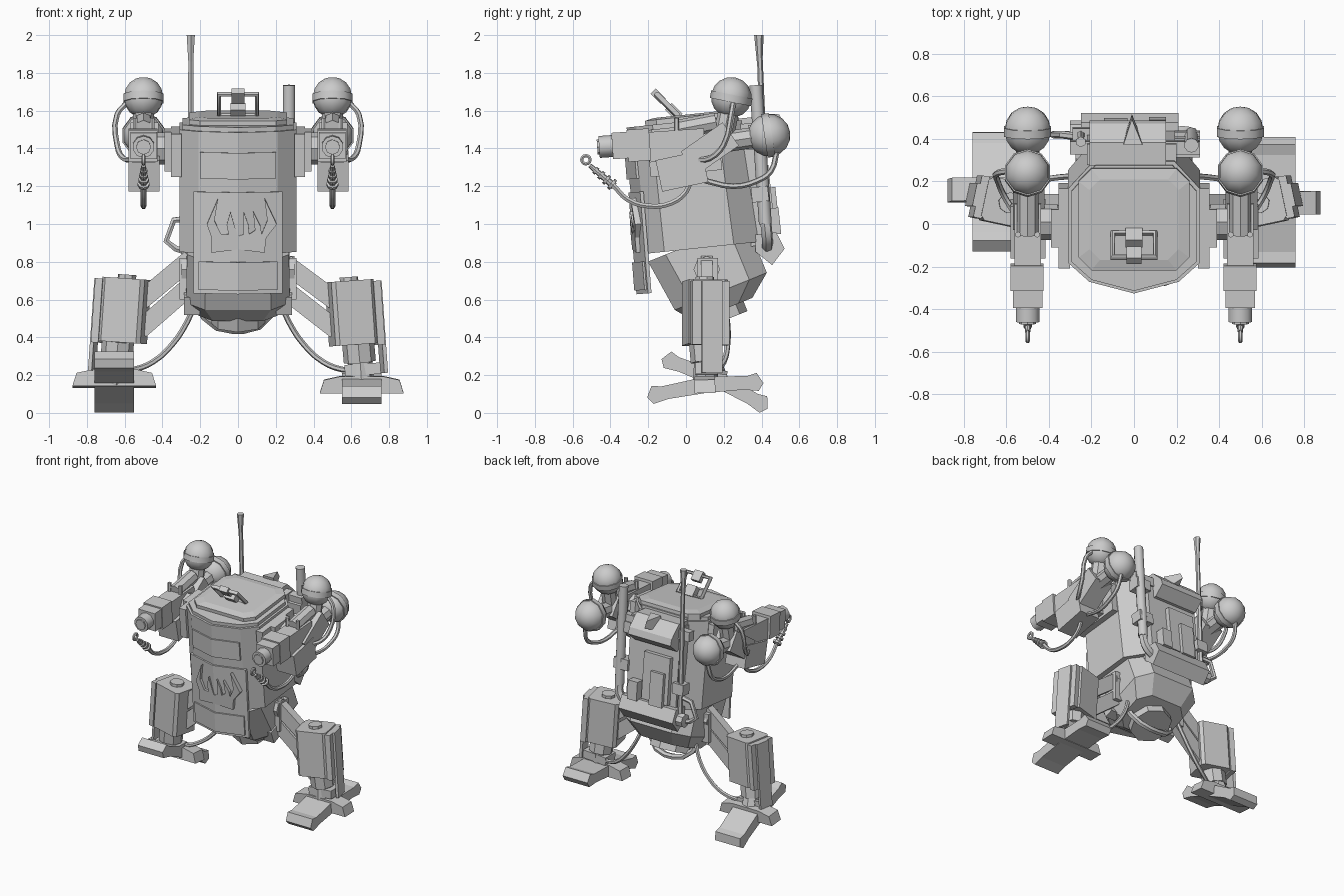
import bpy, bmesh, math
from mathutils import Matrix, Vector

if "Cube" in bpy.data.objects:
    bpy.data.objects.remove(bpy.data.objects["Cube"])

I = Matrix.Identity(4)


def rot_about(p, deg, axis='X'):
    return Matrix.Translation(p) @ Matrix.Rotation(math.radians(deg), 4, axis) @ Matrix.Translation(-Vector(p))


def finish(name, bm, M=I, smooth=None):
    bm.transform(M)
    bmesh.ops.recalc_face_normals(bm, faces=bm.faces)
    me = bpy.data.meshes.new(name)
    bm.to_mesh(me)
    bm.free()
    ob = bpy.data.objects.new(name, me)
    bpy.context.collection.objects.link(ob)
    if smooth:
        bpy.ops.object.select_all(action='DESELECT')
        ob.select_set(True)
        bpy.context.view_layer.objects.active = ob
        bpy.ops.object.shade_smooth_by_angle(angle=math.radians(smooth))
    return ob


def loft(name, rings, M=I):
    bm = bmesh.new()
    vs = [[bm.verts.new(p) for p in r] for r in rings]
    n = len(vs[0])
    for a, b in zip(vs, vs[1:]):
        for i in range(n):
            j = (i + 1) % n
            bm.faces.new((a[i], a[j], b[j], b[i]))
    bm.faces.new(vs[0])
    bm.faces.new(vs[-1])
    return finish(name, bm, M)


def prism_x(name, yz, x0, x1, M=I):
    return loft(name, [[(x, y, z) for y, z in yz] for x in (x0, x1)], M)


def box(name, x, y, z, M=I):
    return prism_x(name, [(y[0], z[0]), (y[1], z[0]), (y[1], z[1]), (y[0], z[1])], x[0], x[1], M)


def cyl(name, p0, p1, r0, r1=None, n=10, M=I):
    p0, p1 = Vector(p0), Vector(p1)
    bm = bmesh.new()
    bmesh.ops.create_cone(bm, cap_ends=True, segments=n, radius1=r0, radius2=r0 if r1 is None else r1, depth=(p1 - p0).length)
    T = Matrix.Translation((p0 + p1) / 2) @ (p1 - p0).to_track_quat('Z', 'Y').to_matrix().to_4x4()
    return finish(name, bm, M @ T, 50 if n > 8 else None)


def bar(name, p0, p1, w, d, M=I):
    p0, p1 = Vector(p0), Vector(p1)
    T = Matrix.Translation(p0) @ (p1 - p0).to_track_quat('Z', 'Y').to_matrix().to_4x4()
    return box(name, (-w / 2, w / 2), (-d / 2, d / 2), (0, (p1 - p0).length), M @ T)


def hose(name, pts, r, smooth=True, cyclic=False, M=I):
    cu = bpy.data.curves.new(name, 'CURVE')
    cu.dimensions = '3D'
    cu.bevel_depth, cu.bevel_resolution, cu.use_fill_caps = r, 1, True
    cu.resolution_u = 3 if smooth else 1
    sp = cu.splines.new('BEZIER')
    sp.bezier_points.add(len(pts) - 1)
    sp.use_cyclic_u = cyclic
    for b, p in zip(sp.bezier_points, pts):
        b.co = M @ Vector(p)
        b.handle_left_type = b.handle_right_type = 'AUTO' if smooth else 'VECTOR'
    tmp = bpy.data.objects.new(name + "_path", cu)
    bpy.context.collection.objects.link(tmp)
    bm = bmesh.new()
    bm.from_mesh(tmp.to_mesh())
    bpy.data.objects.remove(tmp)
    return finish(name, bm, smooth=50)


def octa(cx, cy, z, hx, hy, c):
    p = [(hx, -hy + c), (hx, hy - c), (hx - c, hy), (-hx + c, hy), (-hx, hy - c), (-hx, -hy + c), (-hx + c, -hy), (hx - c, -hy)]
    return [(cx + a, cy + b, z) for a, b in p]


# Torso: faceted barrel leaning forward
B = rot_about((0, .03, 1.2), 6)
out = [(.31, -.15), (.31, .2), (.19, .33), (-.19, .33), (-.31, .2), (-.31, -.15), (-.21, -.24), (0, -.295), (.21, -.24)]
loft("torso", [[(x, y * k if y > 0 else y, z) for x, y in out] for z, k in ((.87, 1.1), (1.52, 1))], B)
loft("torso_rim", [[(x * .95, y * .95, z) for x, y in out] for z in (1.51, 1.545)], B)

# Top hatch and handle
loft("hatch", [octa(0, .06, 1.53, .26, .24, .06), octa(0, .06, 1.57, .26, .24, .06), octa(0, .06, 1.58, .21, .19, .05)], B)
H = rot_about((0, -.05, 1.58), 45)
hose("hatch_handle", [(-.1, -.05, 1.57), (-.1, -.05, 1.73), (.1, -.05, 1.73), (.1, -.05, 1.57)], .016, False, True, H)
box("handle_clasp", (-.04, .04), (-.075, -.025), (1.56, 1.64), H)
box("handle_latch", (-.035, .035), (-.07, -.03), (1.68, 1.755), H)

# Front armour following the ridge
def vplate(name, w, z0, z1, off):
    e = .055 * w / .21
    sec = [(-w, -.295 + e - off), (0, -.295 - off), (w, -.295 + e - off), (w, -.225), (-w, -.225)]
    loft(name, [[(x, y, z) for x, y in sec] for z in (z0, z1)], B @ rot_about((0, -.25, 1.25), -1.5))


vplate("upper_front_plate", .2, 1.27, 1.41, .014)
vplate("front_apron", .235, .66, 1.2, .01)
vplate("lower_front_panel", .21, .68, .83, .02)
flame = [(-.14, .88), (0, .9), (.14, .88), (.15, .96), (.205, 1.03), (.14, 1.17), (.155, 1.05), (.125, .98), (.12, 1.02),
         (.08, 1.1), (.09, 1.0), (.06, .98), (.055, 1.03), (.03, 1.1), (.03, .98), (0, .97), (-.02, 1.03), (-.04, 1.1), (-.06, 1.03),
         (-.05, .98), (-.09, .98), (-.125, 1.05), (-.105, 1.17), (-.165, 1.03), (-.14, .96)]
loft("flame_relief", [[(x, y - .14 * (.2 - abs(x)), z) for x, z in flame] for y in (-.29, -.24)], B)

# Pelvis: tilted hopper with octagonal underside
P = rot_about((0, .1, .75), 22)
loft("pelvis", [octa(0, .12, .91, .27, .28, .1), octa(0, .138, .62, .275, .263, .1), octa(0, .115, .525, .21, .165, .08)], P)
cyl("pelvis_plug", (0, .08, .47), (0, .08, .56), .15, n=8, M=P)
for s in (1, -1):
    box("pelvis_side_block", (s * .2, s * .285), (-.05, .02), (.56, .66), P)
hose("belly_pipe", [(-.19, .15, .58), (-.18, .17, .51), (-.11, .2, .455), (-.03, .21, .44), (.03, .21, .44), (.11, .2, .46), (.17, .17, .52), (.19, .15, .58)], .022, False)

# Back pack
box("pack_core", (-.22, .2), (.31, .41), (.85, 1.5), B)
prism_x("pack_hood", [(.31, 1.33), (.43, 1.33), (.51, 1.39), (.5, 1.44), (.42, 1.53), (.31, 1.53)], -.21, .15, B)
loft("hood_arrow", [[(-.05, .42, z), (.04, .42, z), (-.01, y, 1.48)] for z, y in ((1.44, .55), (1.54, .55))][:1] +
     [[(-.05, .41, 1.55), (.04, .41, 1.55), (-.01, .53, 1.53)]], B)
box("pack_top_beam", (-.3, .31), (.36, .42), (1.42, 1.49), B)
box("pack_panel", (-.17, .05), (.4, .445), (.92, 1.27), B)
box("pack_panel_side", (-.14, -.03), (.4, .47), (.9, 1.15), B)
box("pack_box", (.07, .15), (.4, .475), (.9, 1.04), B)
prism_x("pack_base", [(.33, .82), (.41, .74), (.485, .82), (.45, .91), (.34, .91)], -.25, .21, B)
cyl("base_cap", (-.3, .4, .83), (-.2, .4, .83), .05, n=8, M=B)
cyl("exhaust_pipe", (.27, .42, 1.0), (.27, .37, 1.735), .034)
hose("exhaust_elbow", [(.27, .42, 1.03), (.26, .43, .93), (.2, .43, .88), (.12, .42, .86)], .03)
for z in (1.08, 1.36):
    box("exhaust_bracket", (.19, .31), (.34, .43), (z, z + .08), B)
cyl("antenna", (-.25, .43, .85), (-.25, .39, 1.9), .02, .015, 6)
cyl("antenna_tip", (-.25, .39, 1.86), (-.25, .386, 2), .015, .025, 6)
box("antenna_mount", (-.29, -.2), (.36, .44), (1.02, 1.1), B)
hose("side_loop", [(-.24, .42, .84), (-.33, .42, .87), (-.38, .42, .91), (-.34, .42, 1.02), (-.26, .41, 1.03)], .018, False)

# Arms, mirrored
for s in (1, -1):
    def X(a, b):
        return (s * a, s * b)
    G = rot_about((0, 0, 1.42), 4)
    ax = s * .5
    box("shoulder_plate", X(.3, .355), (-.18, .2), (1.27, 1.5), B)
    box("shoulder_boss", X(.35, .39), (-.08, .1), (1.29, 1.5), B)
    cyl("shoulder_joint", (s * .36, .01, 1.4), (s * .46, .01, 1.4), .085, n=8)
    cyl("muzzle", (ax, -.46, 1.44), (ax, -.37, 1.44), .058, n=10, M=G)
    cyl("muzzle_bore", (ax, -.47, 1.44), (ax, -.45, 1.44), .04, n=8, M=G)
    box("gun_front_block", (ax - .07, ax + .07), (-.39, -.31), (1.37, 1.51), G)
    box("gun_block", (ax - .08, ax + .075), (-.31, -.19), (1.35, 1.52), G)
    box("gun_body", (ax - .062, ax + .062), (-.2, .1), (1.34, 1.5), G)
    box("gun_underbox", (ax - .08, ax + .085), (-.15, .1), (1.2, 1.37), rot_about((0, 0, 1.3), 12))
    R = rot_about((0, .13, 1.42), 35)
    box("arm_housing", (ax - .07, ax + .08), (-.02, .25), (1.33, 1.48), R)
    cyl("arm_top_tube", (ax, -.05, 1.5), (ax, .16, 1.54), .05, n=8)
    for px in (-.045, .045):
        cyl("gun_pin", (ax + px, -.05, 1.46), (ax + px, -.05, 1.56), .014, n=6)
    # Paired round tanks with bands and necks
    for c, d, r in (((ax, .24, 1.67), (0, .2, 1), .108), ((ax, .44, 1.47), (0, 1, .15), .113)):
        c, d = Vector(c), Vector(d).normalized()
        bm = bmesh.new()
        bmesh.ops.create_uvsphere(bm, u_segments=10, v_segments=8, radius=r)
        finish("tank", bm, Matrix.Translation(c) @ d.to_track_quat('Z', 'Y').to_matrix().to_4x4(), 50)
        cyl("tank_band", c - d * .025, c + d * .015, r * 1.03)
        cyl("tank_neck", c - d * .22, c - d * .09, .055, n=8)
    hose("upper_tank_hose", [(s * .59, .25, 1.64), (s * .64, .24, 1.58), (s * .64, .2, 1.42), (s * .61, .13, 1.35), (s * .56, .05, 1.34)], .015)
    hose("lower_tank_hose", [(s * .52, .48, 1.38), (s * .53, .45, 1.28), (s * .53, .38, 1.23), (s * .52, .25, 1.2), (s * .51, .1, 1.23)], .015)
    # Igniter nozzle and feed hose
    a, b = Vector((ax, -.51, 1.31)), Vector((ax, -.38, 1.2))
    hose("nozzle_ring", [(ax, -.53 + .022 * math.cos(t), 1.34 + .022 * math.sin(t)) for t in (0, 1.57, 3.14, 4.71)], .01, True, True)
    cyl("nozzle_stem", a, b, .012, .02, 8)
    for i in range(4):
        q = a.lerp(b, .2 + i * .22)
        cyl("nozzle_collar", q, q + (b - a) * .1, .02 + .004 * i, n=8)
    hose("feed_hose", [b, (ax, -.31, 1.13), (ax, -.2, 1.095), (ax, -.08, 1.11), (ax, 0, 1.17), (ax, .03, 1.26)], .015)

    # Legs: same parts, different stance each side
    drop, fy, fz, pitch = (0, .1, .14, 7) if s > 0 else (.025, .16, .172, -25)
    cyl("hip_joint", (s * .2, .11, .76), (s * .3, .11, .76), .07, n=8)
    box("hip_pad", X(.24, .31), (.06, .17), (.6, .82))
    for z0, z1 in ((.79, .59), (.65, .44)):
        bar("thigh_bar", (s * .25, .11, z0 + drop), (s * .52, .11, z1), .06, .1)
    hx = s * .6
    L = rot_about((hx, .1, .53 + drop / 2), -4 * s, 'Y') @ rot_about((hx, .1, 0), 12 * s, 'Z')
    lz = drop / 2
    loft("shin", [octa(hx, .1, z + lz, .115, .105, .02) for z in (.36, .7)], L)
    cyl("knee_cap", (hx, .1, .69 + lz), (hx, .1, .72 + lz), .05, n=8, M=L)
    box("shin_guard", (hx + s * .11, hx + s * .15), (0, .2), (.35 + lz, .69 + lz), L)
    box("guard_rail", (hx + s * .145, hx + s * .165), (.05, .16), (.2 + lz, .69 + lz), L)
    fx = s * .655
    cyl("ankle_upper", (fx - s * .02, .1, .38), (fx - s * .01, .11, .27), .085, n=8)
    cyl("ankle_lower", (fx - s * .01, .11, .3), (fx, fy, fz), .065, n=8)
    box("ankle_block", (fx - .09, fx + .1), (.05, .17), (.2, .26), rot_about((fx, 0, .23), -4 * s, 'Y'))
    F = Matrix.Translation((fx, fy, fz)) @ Matrix.Rotation(math.radians(pitch), 4, 'X')
    half = [(0, .05), (.23, .028), (.28, .038), (.31, -.02), (.28, -.058), (.2, -.042), (0, -.035)]
    prism_x("foot_beam", half + [(-y, z) for y, z in half[-2:0:-1]], -.105, .105, F)
    S = F @ Matrix.Rotation(math.radians(-pitch * .8), 4, 'X') @ Matrix.Rotation(math.pi / 2, 4, 'Z')
    toes = [(-.11, .055), (-.2, .035), (-.222, -.035), (.222, -.035), (.2, .035), (.11, .055)]
    prism_x("side_toes", toes, -.055, .055, S)
    hose("leg_hose", [(s * .22, .2, .6), (s * .27, .22, .48), (s * .35, .22, .36), (s * .45, .2, .27), (s * .55, .16, .23), (s * .68, .12, .22)], .015)
